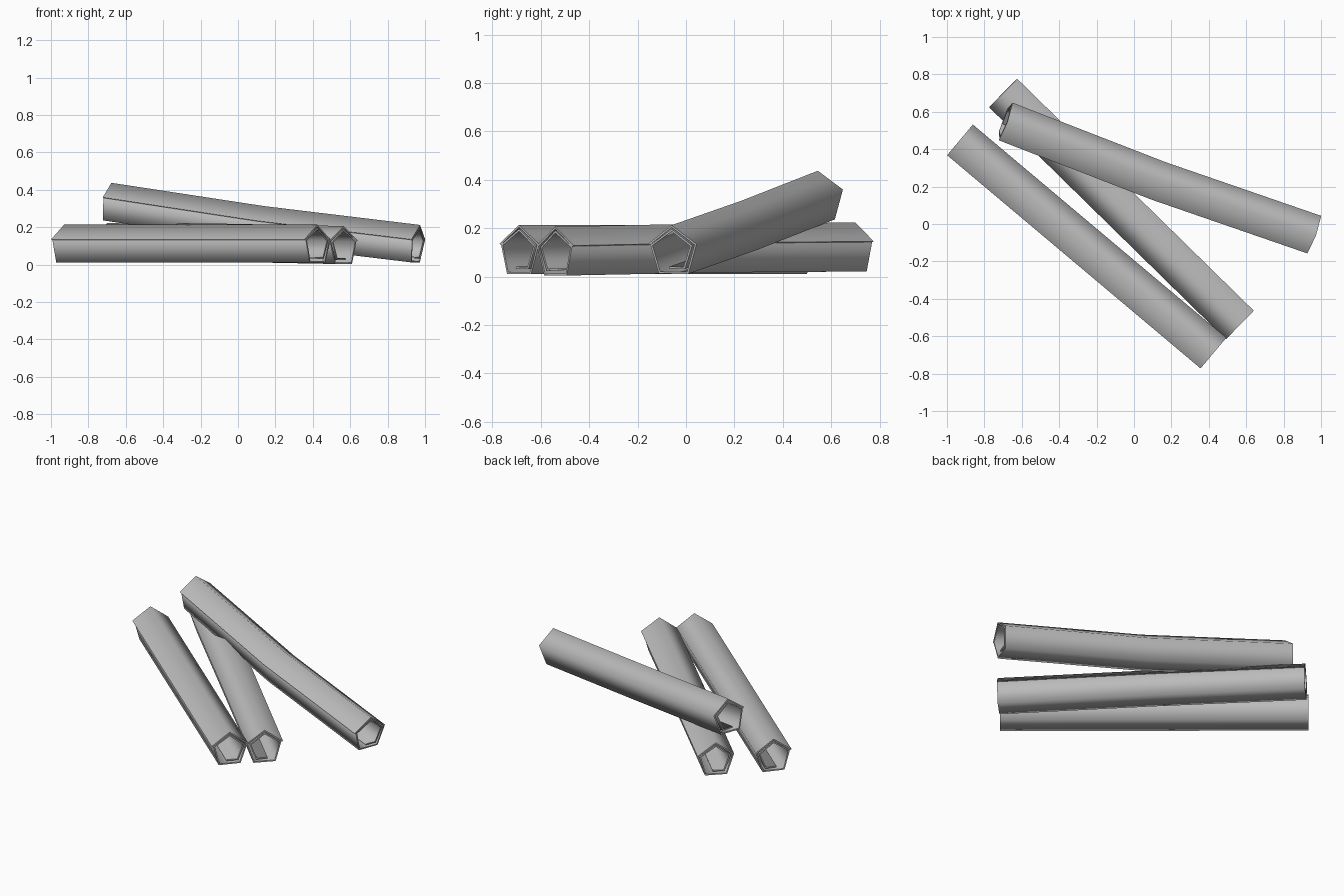
import bpy, bmesh
from math import cos, sin, radians
from mathutils import Vector

cube = bpy.data.objects.get("Cube")
if cube:
    bpy.data.objects.remove(cube, do_unlink=True)

grey = bpy.data.materials.new("paper grey")
grey.use_nodes = True
colour = (0.5, 0.5, 0.5, 1)
grey.diffuse_color = colour
grey.node_tree.nodes["Principled BSDF"].inputs["Base Color"].default_value = colour

# Five-sided spiral: the sheet wraps inward, one radius per corner
RADII = [0.113, 0.113, 0.112, 0.111, 0.110, 0.102, 0.097, 0.092, 0.086, 0.082]
WALL = 0.01


def spiral(inset):
    pts = []
    for i, r in enumerate(RADII):
        a = radians(162 - 72 * i)
        pts.append(Vector(((r - inset) * cos(a), (r - inset) * sin(a))))
    pts[-1] = pts[-2].lerp(pts[-1], 0.7)  # the inner edge stops part way along a side
    return pts


def scroll(name, start, end, bend):
    """Rolled sheet from start to end, with its middle moved by bend."""
    start, end = Vector(start), Vector(end)
    axis = (end - start).normalized()
    right = Vector((0, 0, 1)).cross(axis).normalized()
    up = axis.cross(right)
    loop = spiral(0) + spiral(WALL)[::-1]
    n = len(loop)
    bm = bmesh.new()
    rings = []
    for centre in (start, (start + end) / 2 + Vector(bend), end):
        rings.append([bm.verts.new(centre + right * p.x + up * p.y) for p in loop])
    # Sheet surfaces
    for a, b in zip(rings, rings[1:]):
        for i in range(n):
            j = (i + 1) % n
            bm.faces.new((a[i], a[j], b[j], b[i]))
    # Thin end edges of the sheet
    for ring in (rings[0], rings[-1]):
        for i in range(n // 2 - 1):
            bm.faces.new((ring[i], ring[i + 1], ring[n - 2 - i], ring[n - 1 - i]))
    bmesh.ops.recalc_face_normals(bm, faces=bm.faces)
    mesh = bpy.data.meshes.new(name)
    bm.to_mesh(mesh)
    bm.free()
    mesh.materials.append(grey)
    obj = bpy.data.objects.new(name, mesh)
    bpy.context.collection.objects.link(obj)
    bpy.ops.object.select_all(action="DESELECT")
    obj.select_set(True)
    bpy.context.view_layer.objects.active = obj
    bpy.ops.object.shade_smooth_by_angle(angle=radians(80))


scroll("front_scroll", (-0.93, 0.45, 0.1), (0.425, -0.69, 0.1), (0, 0, 0))
scroll("middle_scroll", (0.565, -0.54, 0.093), (-0.70, 0.70, 0.11), (0, 0, 0.004))
scroll("leaning_scroll", (-0.69, 0.55, 0.325), (0.96, -0.055, 0.1), (-0.008, -0.015, -0.012))
